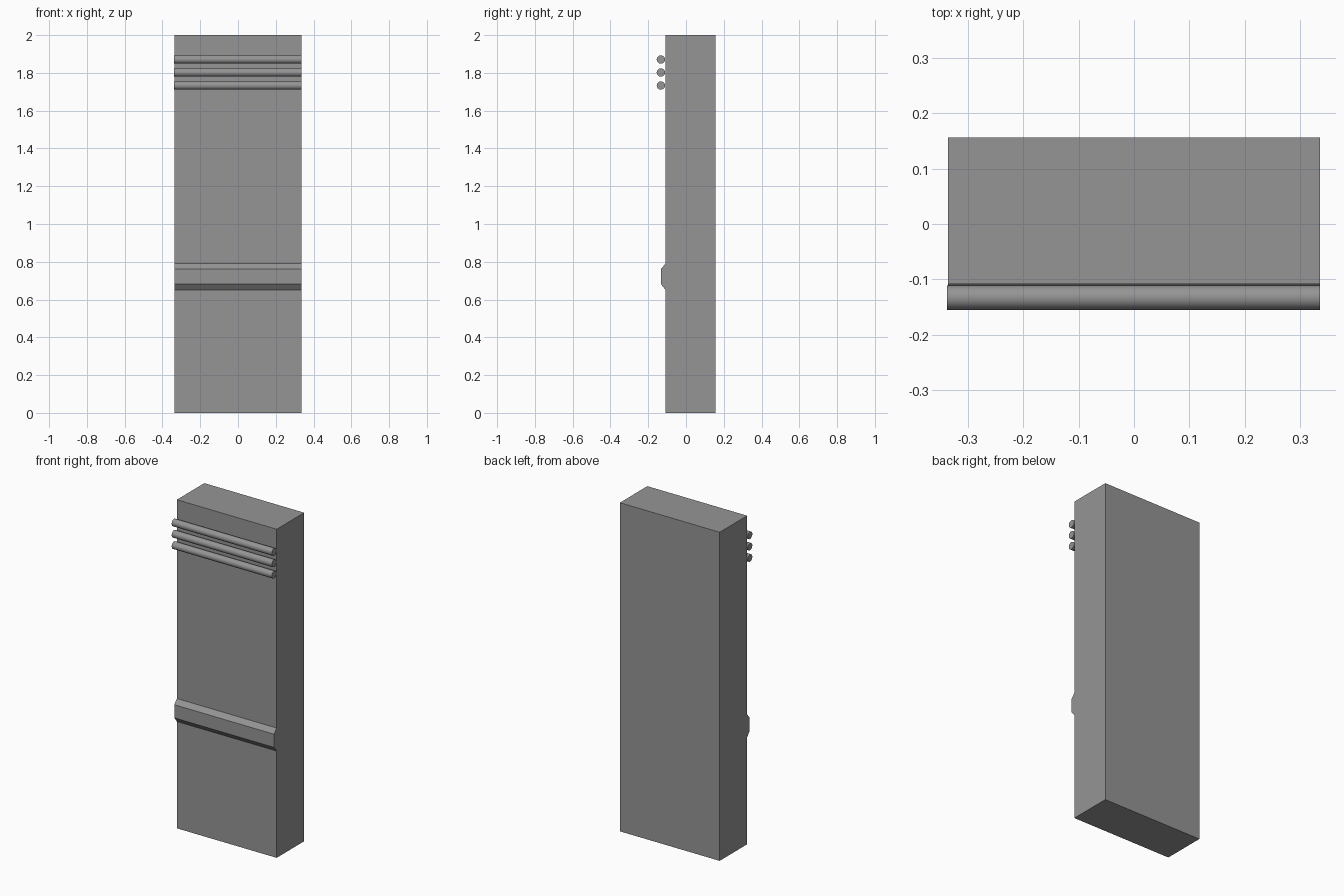
import bpy, bmesh, math

cube = bpy.data.objects.get("Cube")
if cube:
    bpy.data.objects.remove(cube, do_unlink=True)

grey = bpy.data.materials.new("plain_grey")
colour = (0.3, 0.3, 0.3, 1)
grey.diffuse_color = colour
grey.use_nodes = True
grey.node_tree.nodes["Principled BSDF"].inputs["Base Color"].default_value = colour

WIDTH = 0.672
FRONT, BACK, HEIGHT = -0.108, 0.156, 2.0


def extrude_x(name, profile, width=WIDTH):
    """Extrude a (y, z) profile symmetrically along x."""
    bm = bmesh.new()
    face = bm.faces.new([bm.verts.new((-width / 2, y, z)) for y, z in profile])
    result = bmesh.ops.extrude_face_region(bm, geom=[face])
    moved = [v for v in result["geom"] if isinstance(v, bmesh.types.BMVert)]
    bmesh.ops.translate(bm, verts=moved, vec=(width, 0, 0))
    bmesh.ops.recalc_face_normals(bm, faces=bm.faces)
    mesh = bpy.data.meshes.new(name)
    bm.to_mesh(mesh)
    bm.free()
    mesh.materials.append(grey)
    obj = bpy.data.objects.new(name, mesh)
    bpy.context.collection.objects.link(obj)
    return obj


# Main slab
extrude_x("slab", [(FRONT, 0), (BACK, 0), (BACK, HEIGHT), (FRONT, HEIGHT)])

# Chamfered rail across the front
extrude_x("chamfered_rail", [(FRONT, 0.65), (-0.133, 0.682),
                             (-0.133, 0.762), (FRONT, 0.79)])

# Three round bars near the top
for i in range(3):
    bpy.ops.mesh.primitive_cylinder_add(
        vertices=32, radius=0.022, depth=0.674,
        location=(-0.001, -0.133, 1.733 + 0.069 * i),
        rotation=(0, math.pi / 2, 0))
    bar = bpy.context.object
    bar.name = f"round_bar_{i + 1}"
    bar.data.materials.append(grey)
    bpy.ops.object.shade_smooth_by_angle(angle=math.radians(40))
